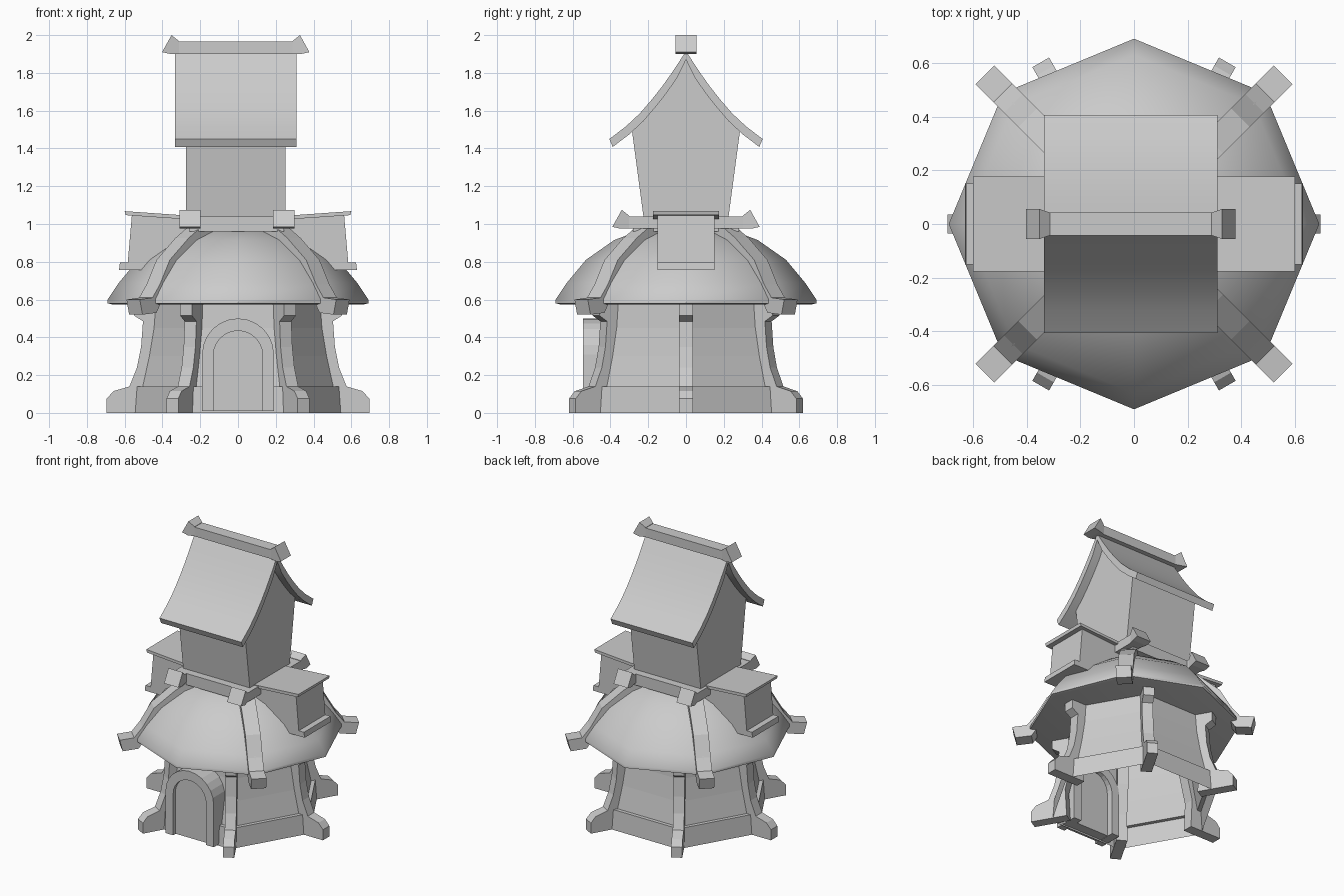
import bpy, bmesh, math
from mathutils import Matrix, Vector

cube = bpy.data.objects.get("Cube")
if cube:
    bpy.data.objects.remove(cube, do_unlink=True)

stone = bpy.data.materials.new("plain_grey")
stone.use_nodes = True
GREY = (0.6, 0.6, 0.6, 1)
stone.diffuse_color = GREY
stone.node_tree.nodes["Principled BSDF"].inputs["Base Color"].default_value = GREY
CX = -0.012  # sideways shift of the upper house


def finish(name, bm, smooth=None):
    bmesh.ops.recalc_face_normals(bm, faces=bm.faces)
    mesh = bpy.data.meshes.new(name)
    bm.to_mesh(mesh)
    bm.free()
    mesh.materials.append(stone)
    obj = bpy.data.objects.new(name, mesh)
    bpy.context.collection.objects.link(obj)
    if smooth:
        bpy.ops.object.select_all(action='DESELECT')
        obj.select_set(True)
        bpy.context.view_layer.objects.active = obj
        bpy.ops.object.shade_smooth_by_angle(angle=math.radians(smooth))
    return obj


def prism(name, pts, width, angle=0, at=(0, 0, 0), smooth=None):
    """Extrude an outline (distance, height[, width scale]) sideways, then turn it about z."""
    bm = bmesh.new()
    turn = Matrix.Translation(at) @ Matrix.Rotation(math.radians(angle), 4, 'Z')
    sides = []
    for s in (-0.5, 0.5):
        sides.append([bm.verts.new(turn @ Vector((p[0], s * width * (p[2] if len(p) > 2 else 1), p[1])))
                      for p in pts])
        bm.faces.new(sides[-1])
    a, b = sides
    for i in range(len(pts)):
        j = (i + 1) % len(pts)
        bm.faces.new((a[i], a[j], b[j], b[i]))
    return finish(name, bm, smooth)


def ring(name, profile, sides, closed=True, smooth=None):
    """Stack regular polygons given as (radius, height)."""
    bm = bmesh.new()
    loops = [[bm.verts.new((r * math.cos(k * math.tau / sides), r * math.sin(k * math.tau / sides), z))
              for k in range(sides)] for r, z in profile]
    for lo, hi in zip(loops, loops[1:]):
        for k in range(sides):
            m = (k + 1) % sides
            bm.faces.new((lo[k], lo[m], hi[m], hi[k]))
    if closed:
        bm.faces.new(loops[0])
        bm.faces.new(loops[-1])
    return finish(name, bm, smooth)


def horned_beam(name, angle, at):
    """Beam with a wider upturned block at each end."""
    prism(name, [(-0.31, 0), (0.31, 0), (0.31, 0.065), (-0.31, 0.065)], 0.085, angle, at)
    for turn in (0, 180):
        prism(name + "_horn", [(0.3, 0, 0.75), (0.345, 0), (0.39, 0.01), (0.34, 0.1), (0.3, 0.068, 0.75)],
              0.112, angle + turn, at)


# six-sided lower wall with plinth, open underneath
ring("lower_wall", [(0.565, 0), (0.555, 0.14), (0.525, 0.14), (0.49, 0.3), (0.465, 0.45), (0.455, 0.59)],
     6, closed=False)

# corner pillars with spreading foot and bracket
pillar = [(0.45, 0), (0.695, 0), (0.695, 0.075), (0.66, 0.115), (0.575, 0.14), (0.535, 0.24), (0.513, 0.35),
          (0.503, 0.485), (0.55, 0.515), (0.55, 0.58), (0.41, 0.58), (0.41, 0.4), (0.46, 0.2)]
for k in range(6):
    prism("corner_pillar", pillar, 0.072, 60 * k)


# arched doorway
def arch(radius, spring, floor):
    turns = [math.pi * k / 12 for k in range(13)]
    return [(radius, floor)] + [(radius * math.cos(t), spring + radius * math.sin(t)) for t in turns] \
        + [(-radius, floor)]


prism("door_frame", arch(0.19, 0.31, 0.01) + arch(0.13, 0.305, 0.01)[::-1], 0.17, 0, (0, -0.46, 0))
prism("door_panel", arch(0.132, 0.305, 0.012), 0.1, 0, (0, -0.47, 0))

# eight-sided domed roof
ring("domed_roof", [(0.67, 0.575), (0.69, 0.58), (0.69, 0.6), (0.63, 0.69), (0.53, 0.81), (0.38, 0.915),
                    (0.22, 0.975)], 8, smooth=40)

# four hip ribs with flared tips
rib = [(0.2, 1.01), (0.34, 0.975), (0.42, 0.925), (0.56, 0.81), (0.635, 0.68), (0.69, 0.61), (0.785, 0.6),
       (0.765, 0.52), (0.66, 0.53), (0.59, 0.64), (0.5, 0.78), (0.36, 0.88), (0.2, 0.92)]
for k in range(4):
    prism("roof_rib", rib, 0.1, 45 + 90 * k)

# platform and floor beams under the upper house
prism("platform", [(-0.25, 0.96), (0.25, 0.96), (0.25, 1.04), (-0.25, 1.04)], 0.56, 0, (CX / 2, 0, 0))
for side in (-1, 1):
    horned_beam("floor_beam", 90, (CX / 2 + side * 0.248, 0, 0.975))

# upper house with gables, wider towards the eaves
prism("upper_house", [(-0.22, 1.0), (0.22, 1.0), (0.29, 1.525), (0.12, 1.71), (0, 1.88), (-0.12, 1.71),
                      (-0.29, 1.525)], 0.525, 90, (CX, 0, 0))

# sweeping gable roof
half = [(0.406, 1.45), (0.32, 1.515), (0.245, 1.585), (0.18, 1.66), (0.125, 1.73), (0.065, 1.815)]
under = [(y - 0.018, z - 0.042) for y, z in half]


def mirror(pts):
    return [(-y, z) for y, z in reversed(pts)]


prism("gable_roof", half + [(0, 1.915)] + mirror(half) + mirror(under)[::-1] + [(0, 1.87)] + under[::-1],
      0.645, 90, (CX, 0, 0), smooth=30)
horned_beam("ridge_beam", 0, (CX, 0, 1.9))

# side dormers
for angle in (0, 180):
    prism("dormer_box", [(0.2, 0.78), (0.585, 0.78), (0.562, 1.045), (0.2, 1.03)], 0.3, angle)
    prism("dormer_sill", [(0.48, 0.757), (0.63, 0.757), (0.625, 0.795), (0.48, 0.795)], 0.3, angle)
    prism("dormer_roof", [(0.2, 1.02), (0.595, 1.047), (0.6, 1.068), (0.2, 1.04)], 0.352, angle)
